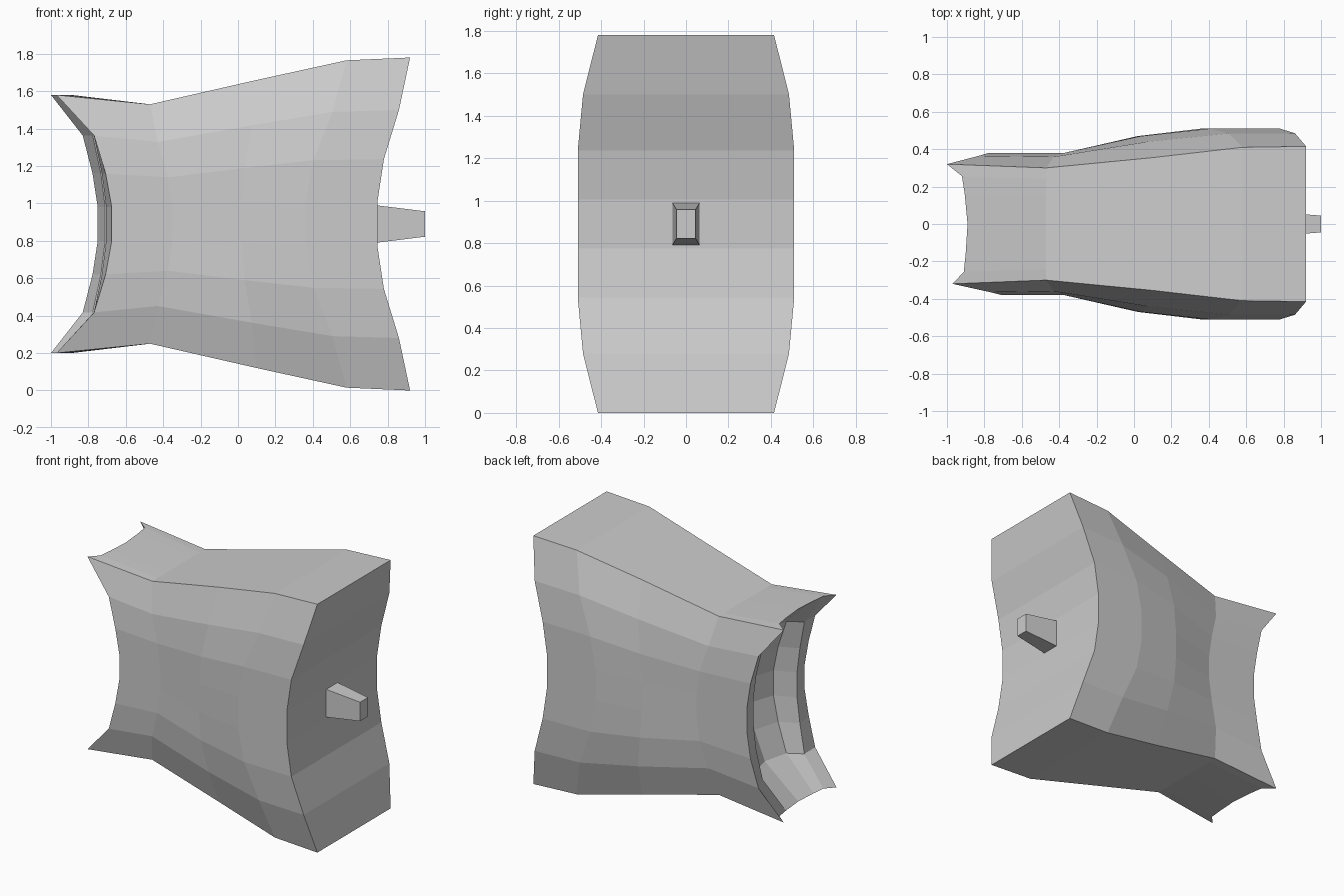
import bpy, bmesh

if "Cube" in bpy.data.objects:
    bpy.data.objects.remove(bpy.data.objects["Cube"])

MID = 0.89                                   # height of the symmetry plane
F = [1, .685, .39, .13]                      # row heights as a fraction of the half height
G_LEFT, G_RIGHT = [0, .68, .89, 1], [0, .34, .8, 1]   # edge-to-middle blend per row
G_Y = [0, .74, 1, 1]
# stations along x: edge x, middle x, half height, edge half width, middle half width
ST = [(-1, -.75, .69, .32, .38), (-.47, -.35, .64, .30, .38), (.10, .02, .77, .355, .47),
      (.58, .36, .875, .41, .51), (.92, .745, .89, .415, .51)]
# x across the open left end, for its top/bottom edges and its middle
LIP_EDGE = [-.97, -.91, -.90, -.89, -.905, -.92, -1]
LIP_MID = [-.675, -.705, -.56, -.50, -.56, -.71, -.75]


def point(j, r, c):
    """Point at station j, row r (0 bottom to 7 top), column c (0 front to 6 back)."""
    k = min(r, 7 - r)
    xe, xm, zh, ye, ym = ST[j]
    if j == 0:
        xe, xm = LIP_EDGE[c], LIP_MID[c]
    g = G_LEFT[k] if j == 0 else G_RIGHT[k]
    lip = .8 if k == 0 else .66
    v = [-1, -lip, -.5, 0, .5, lip, 1][c]
    y = v * (ye + (ym - ye) * G_Y[k])
    return (xe + (xm - xe) * g, y, MID + zh * F[k] * (1 if r > 3 else -1))


def grid(bm, f, nu, nv):
    vs = [[bm.verts.new(f(u, v)) for v in range(nv)] for u in range(nu)]
    for u in range(nu - 1):
        for v in range(nv - 1):
            bm.faces.new((vs[u][v], vs[u + 1][v], vs[u + 1][v + 1], vs[u][v + 1]))


def finish(bm, name):
    bmesh.ops.remove_doubles(bm, verts=bm.verts, dist=1e-4)
    bmesh.ops.recalc_face_normals(bm, faces=bm.faces)
    me = bpy.data.meshes.new(name)
    bm.to_mesh(me)
    bm.free()
    bpy.context.collection.objects.link(bpy.data.objects.new(name, me))


# Flared body: two sides, bottom and top, recessed left end, curved right end
bm = bmesh.new()
for c in (0, 6):
    grid(bm, lambda j, r: point(j, r, c), 5, 8)
for r in (0, 7):
    grid(bm, lambda j, c: point(j, r, c), 5, 7)
for j in (0, 4):
    grid(bm, lambda r, c: point(j, r, c), 8, 7)
finish(bm, "body")

# Tapered peg on the right end
bm = bmesh.new()
bmesh.ops.create_cube(bm, size=2)
for v in bm.verts:
    tip = v.co.x > 0
    v.co = (1 if tip else .74, v.co.y * (.045 if tip else .065),
            MID + v.co.z * (.068 if tip else .10))
finish(bm, "peg")
